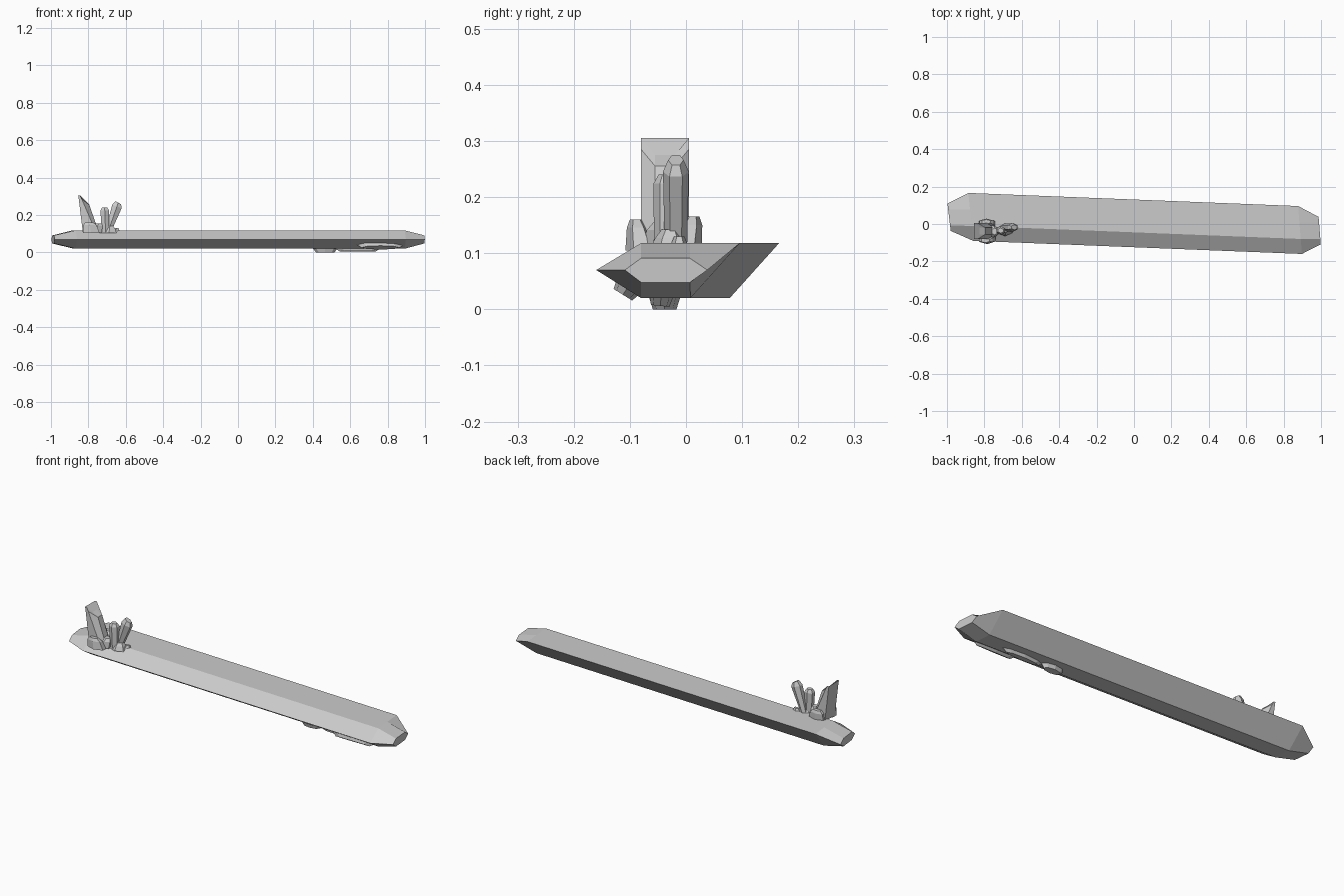
import bpy
from mathutils import Vector

if "Cube" in bpy.data.objects:
    bpy.data.objects.remove(bpy.data.objects["Cube"])


def loft(name, rings):
    """Skin equal-sized rings of points and cap both ends."""
    n = len(rings[0])
    verts = [tuple(p) for r in rings for p in r]
    faces = [tuple(reversed(range(n)))]
    for k in range(len(rings) - 1):
        for i in range(n):
            j = (i + 1) % n
            faces.append((k*n + i, k*n + j, k*n + n + j, k*n + n + i))
    faces.append(tuple(range(len(verts) - n, len(verts))))
    me = bpy.data.meshes.new(name)
    me.from_pydata(verts, [], faces)
    me.update()
    ob = bpy.data.objects.new(name, me)
    bpy.context.collection.objects.link(ob)
    return ob


# unit hexagon, corners on +-y
HEX = [(0, -1), (0.9, -0.5), (0.9, 0.5), (0, 1), (-0.9, 0.5), (-0.9, -0.5)]


def crystal(name, base, top, r0, r1, tip_len, tip_scale=0.5, slant=0.0):
    """Hexagonal prism between two points with a tapered, optionally slanted tip."""
    a, b = Vector(base), Vector(top)
    d = (b - a).normalized()
    shoulder = b - d * tip_len

    def ring(c, r, s=0.0):
        return [c + Vector((u * r[0], v * r[1], -s * u)) for u, v in HEX]
    return loft(name, [ring(a, r0), ring(shoulder, r1, slant),
                       ring(b, (r1[0]*tip_scale, r1[1]*tip_scale), slant)])


# long main shard: skewed hexagon section, points run L, TL, TR, R, BR, BL
section = [(-.16, .07), (-.08, .118), (.007, .118), (.096, .118), (.008, .02), (-.08, .02)]
tip = [(-.109, .07), (-.08, .091), (.007, .091), (.038, .07), (.007, .048), (-.08, .048)]


def body_ring(pts, x, shift, shear):
    return [(x - shear * y, y + shift, z) for y, z in pts]


body = loft("main_shard", [
    body_ring(tip, -.993, .072, .12),
    body_ring(section, -.876, .07, .1),
    body_ring(section, .885, 0, .08),
    body_ring(tip, .99, 0, .08)])
for f in body.data.polygons:
    f.flip()

# broad slanted crystal with a chisel tip
W0, W1 = -.08, .005
loft("tall_crystal", [
    [(-.83, W0, .11), (-.76, W0, .11), (-.745, -.055, .11),
     (-.745, -.02, .11), (-.76, W1, .11), (-.83, W1, .11)],
    [(-.852, W0, .29), (-.835, W0, .285), (-.795, -.055, .255),
     (-.795, -.02, .255), (-.835, W1, .285), (-.852, W1, .29)],
    [(-.855, W0, .305), (-.845, W0, .305), (-.826, -.055, .275),
     (-.826, -.02, .275), (-.845, W1, .305), (-.855, W1, .305)]])

# slender crystals
crystal("upright_crystal", (-.708, -.035, .11), (-.713, -.035, .24),
        (.022, .022), (.026, .023), .016, .6)
crystal("leaning_crystal", (-.695, -.018, .11), (-.64, -.018, .266),
        (.018, .02), (.028, .023), .022, .6, .01)

# stubby crystals around the foot
for name, base, top, r0, r1 in [
        ("front_stub", (-.785, -.078, .105), (-.795, -.088, .16), (.05, .03), (.04, .02)),
        ("back_stub", (-.785, .0, .105), (-.79, .012, .165), (.05, .028), (.04, .02)),
        ("side_stub", (-.765, -.04, .105), (-.745, -.04, .155), (.04, .04), (.03, .03)),
        ("foot_stub", (-.69, -.03, .105), (-.685, -.028, .142), (.045, .035), (.033, .026)),
        ("outer_stub", (-.655, -.012, .105), (-.65, -.012, .13), (.032, .022), (.022, .015))]:
    crystal(name, base, top, r0, r1, .015, .6)

# flat facets set in the lower front of the shard
for name, loc, scale, tilt in [
        ("lower_facet_side", (.762, -.106, .036), (.135, .026, .012), -.56),
        ("lower_facet_bottom", (.466, -.038, .011), (.066, .028, .011), 0),
        ("lower_facet_link", (.64, -.045, .016), (.13, .022, .01), -.1)]:
    bpy.ops.mesh.primitive_cone_add(vertices=8, radius1=.75, radius2=1, depth=2,
                                    location=loc, rotation=(tilt, 0, 0))
    ob = bpy.context.object
    ob.name = ob.data.name = name
    ob.scale = scale
